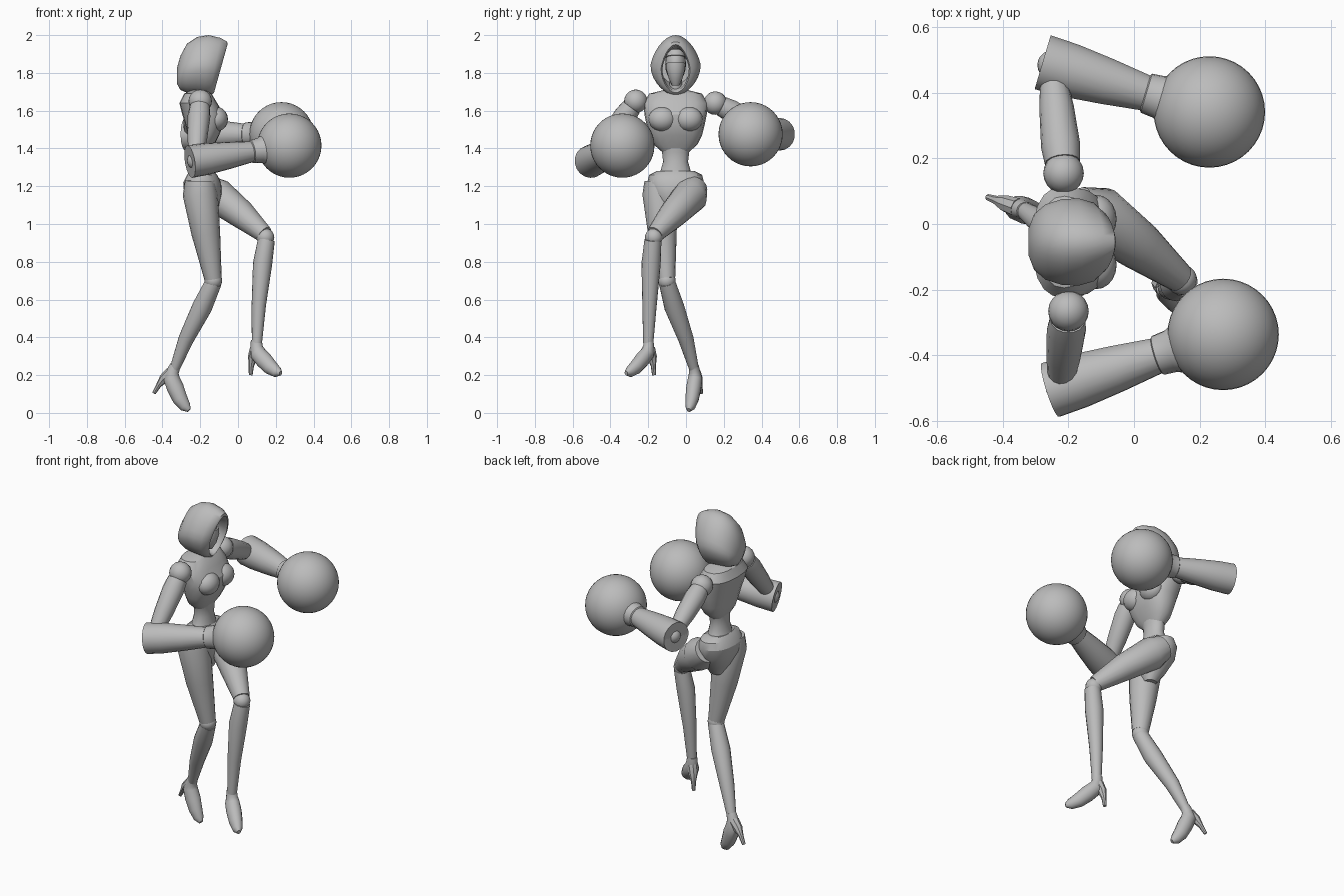
import bpy
import math
from mathutils import Vector

if bpy.data.objects.get("Cube"):
    bpy.data.objects.remove(bpy.data.objects["Cube"], do_unlink=True)

# One plain grey for the whole figure
grey = bpy.data.materials.new("grey")
grey.use_nodes = True
COLOUR = (0.5, 0.5, 0.5, 1)
grey.diffuse_color = COLOUR
grey.node_tree.nodes["Principled BSDF"].inputs["Base Color"].default_value = COLOUR

MID = -0.055  # y of the body's centre plane


def finish(obj, angle=35):
    obj.data.materials.append(grey)
    bpy.ops.object.select_all(action="DESELECT")
    obj.select_set(True)
    bpy.context.view_layer.objects.active = obj
    bpy.ops.object.shade_smooth_by_angle(angle=math.radians(angle))
    return obj


def loft(name, rings, angle=35):
    """Skin a list of equal rings and cap both ends."""
    n = len(rings[0])
    verts = [p for ring in rings for p in ring]
    faces = [(r * n + i, r * n + (i + 1) % n, (r + 1) * n + (i + 1) % n, (r + 1) * n + i)
             for r in range(len(rings) - 1) for i in range(n)]
    faces += [tuple(reversed(range(n))), tuple(range(len(verts) - n, len(verts)))]
    mesh = bpy.data.meshes.new(name)
    mesh.from_pydata(verts, [], faces)
    obj = bpy.data.objects.new(name, mesh)
    bpy.context.collection.objects.link(obj)
    bpy.context.view_layer.objects.active = obj
    obj.select_set(True)
    bpy.ops.object.mode_set(mode="EDIT")
    bpy.ops.mesh.select_all(action="SELECT")
    bpy.ops.mesh.normals_make_consistent(inside=False)
    bpy.ops.object.mode_set(mode="OBJECT")
    return finish(obj, angle)


def limb(name, path, radii, sides=14, flat=1.0):
    """Tube through points, with a radius at each point."""
    pts = [Vector(p) for p in path]
    whole = (pts[-1] - pts[0]).normalized()
    ref = Vector((0, 1, 0)) if abs(whole.y) < 0.6 else Vector((0, 0, 1))
    rings = []
    for i, (p, r) in enumerate(zip(pts, radii)):
        t = (pts[min(i + 1, len(pts) - 1)] - pts[max(i - 1, 0)]).normalized()
        u = t.cross(ref).normalized()
        v = t.cross(u)
        rings.append([p + r * (u * math.cos(a) + v * flat * math.sin(a))
                      for a in (math.tau * k / sides for k in range(sides))])
    return loft(name, rings)


def ball(name, centre, size, segs=20):
    bpy.ops.mesh.primitive_uv_sphere_add(segments=segs, ring_count=segs // 2, location=centre)
    obj = bpy.context.object
    obj.name = name
    obj.scale = size if isinstance(size, tuple) else (size,) * 3
    return finish(obj)


def trunk(name, rows, sides=20, power=0.8):
    """Rows of height, back x, front x, half width."""
    def sq(v):
        return math.copysign(abs(v) ** power, v)
    rings = []
    for z, back, front, half in rows:
        angles = [math.tau * k / sides for k in range(sides)]
        rings.append([((back + front) / 2 + (front - back) / 2 * sq(math.cos(a)),
                       MID + half * sq(math.sin(a)), z) for a in angles])
    return loft(name, rings, 28)


# Torso
trunk("chest", [(1.38, -.23, -.15, .07), (1.42, -.25, -.125, .115), (1.47, -.262, -.1, .14),
                (1.53, -.28, -.075, .155), (1.58, -.295, -.075, .165), (1.64, -.31, -.11, .17),
                (1.69, -.285, -.14, .14), (1.71, -.25, -.165, .06)])
trunk("abdomen", [(1.22, -.27, -.12, .11), (1.28, -.25, -.13, .08), (1.33, -.238, -.14, .066),
                  (1.38, -.235, -.14, .072), (1.43, -.24, -.13, .09)], power=1)
trunk("hips", [(1.02, -.2, -.13, .03), (1.09, -.25, -.1, .085), (1.16, -.285, -.085, .135),
               (1.22, -.29, -.09, .15), (1.26, -.27, -.11, .14), (1.28, -.25, -.13, .1)], power=.9)
for side, label in ((1, "left"), (-1, "right")):
    ball(label + "_bust", (-.115, MID + side * .07, 1.555), (.062, .074, .065))
limb("neck", [(-.215, MID, 1.67), (-.2, MID, 1.73), (-.19, MID, 1.8)], [.045, .033, .036])


# Hood: rings wrap front to back, then turn in to form the hollow
def hood_ring(x, low, high, half, tilt, sides=28):
    ring = []
    for k in range(sides):
        a = math.tau * k / sides
        h = math.cos(a)
        z = (low + high) / 2 + (high - low) / 2 * h
        taper = 1 - .22 * h if h > 0 else 1 - .1 * h * h
        ring.append((x + tilt * (z - 1.82), MID + half * taper * math.sin(a), z))
    return ring


loft("hood", [hood_ring(*r) for r in [
    (-.322, 1.74, 1.83, .04, 0), (-.305, 1.71, 1.89, .085, 0), (-.27, 1.695, 1.955, .115, 0),
    (-.22, 1.69, 1.99, .131, .02), (-.17, 1.685, 2.0, .133, .08), (-.125, 1.68, 1.985, .12, .2),
    (-.098, 1.685, 1.965, .095, .28), (-.092, 1.695, 1.95, .077, .28), (-.105, 1.705, 1.94, .07, .28),
    (-.15, 1.715, 1.93, .085, .2), (-.22, 1.74, 1.91, .08, 0)]], 50)

# Head with a lower face mask and a brow band
ball("head", (-.185, MID, 1.845), (.075, .055, .092))
limb("face_mask", [(-.155, MID, 1.735), (-.15, MID, 1.77), (-.148, MID, 1.82), (-.152, MID, 1.85)],
     [.02, .036, .05, .052], 12)
limb("brow_band", [(-.16, MID, 1.885), (-.165, MID, 1.91), (-.18, MID, 1.94)], [.05, .044, .015], 12)


# Arms: shoulder, elbow and glove centres
def arm(label, shoulder, elbow, fist):
    s, e, f = Vector(shoulder), Vector(elbow), Vector(fist)
    ball(label + "_shoulder", s, .062)
    limb(label + "_upper_arm", [s.lerp(e, t) for t in (.1, .25, .6, 1)], [.054, .06, .053, .036])
    ball(label + "_elbow", e, .045)
    # Open flared gauntlet with a recessed end
    limb(label + "_gauntlet", [e.lerp(f, t) for t in (.1, .08, -.05, -.06, .12, .35, .62)],
         [.03, .062, .078, .087, .084, .072, .054], 18)
    limb(label + "_glove_cuff", [e.lerp(f, t) for t in (.58, .6, .68, .78, .9)],
         [.045, .062, .066, .092, .12], 20)
    ball(label + "_glove", f, .17, 40)


arm("left", (-.215, .155, 1.64), (-.25, .485, 1.475), (.23, .342, 1.475))
arm("right", (-.2, -.266, 1.65), (-.225, -.497, 1.335), (.272, -.337, 1.415))


# Legs: thigh, knee cap, calf and heeled shoe
def shoe(label, ankle, heading, pitch):
    f, up = Vector(heading).normalized(), Vector((0, 0, 1))
    c, s = math.cos(pitch), math.sin(pitch)

    def place(pairs):
        return [Vector(ankle) + f * (a * c + b * s) + up * (b * c - a * s) for a, b in pairs]
    limb(label + "_shoe", place([(-.004, .015), (-.003, -.02), (.008, -.055), (.05, -.09),
                                 (.1, -.13), (.145, -.153), (.172, -.16)]),
         [.029, .033, .043, .045, .04, .03, .012], 14, .9)
    limb(label + "_heel", place([(-.01, -.03), (-.03, -.075), (-.04, -.12), (-.045, -.17)]),
         [.03, .026, .014, .01], 8)


def leg(label, thigh, thigh_radii, calf, calf_radii, heading, pitch):
    limb(label + "_thigh", thigh, thigh_radii, 16)
    ball(label + "_knee", Vector(thigh[-1]).lerp(Vector(calf[0]), .5), .047)
    limb(label + "_calf", calf, calf_radii, 16)
    shoe(label, calf[-1], heading, pitch)


leg("left", [(-.17, .045, 1.195), (-.11, .025, 1.15), (.02, -.07, 1.05), (.14, -.165, .945)],
    [.07, .093, .075, .046],
    [(.15, -.175, .915), (.13, -.185, .79), (.11, -.193, .57), (.1, -.2, .37)],
    [.045, .051, .038, .027], (.13, -.12, 0), 0)
leg("right", [(-.2, -.14, 1.23), (-.2, -.138, 1.16), (-.17, -.125, .95), (-.132, -.103, .71)],
    [.08, .093, .076, .046],
    [(-.13, -.1, .69), (-.19, -.062, .56), (-.275, 0, .39), (-.335, .042, .235)],
    [.044, .053, .041, .026], (.07, -.025, 0), math.radians(27))
